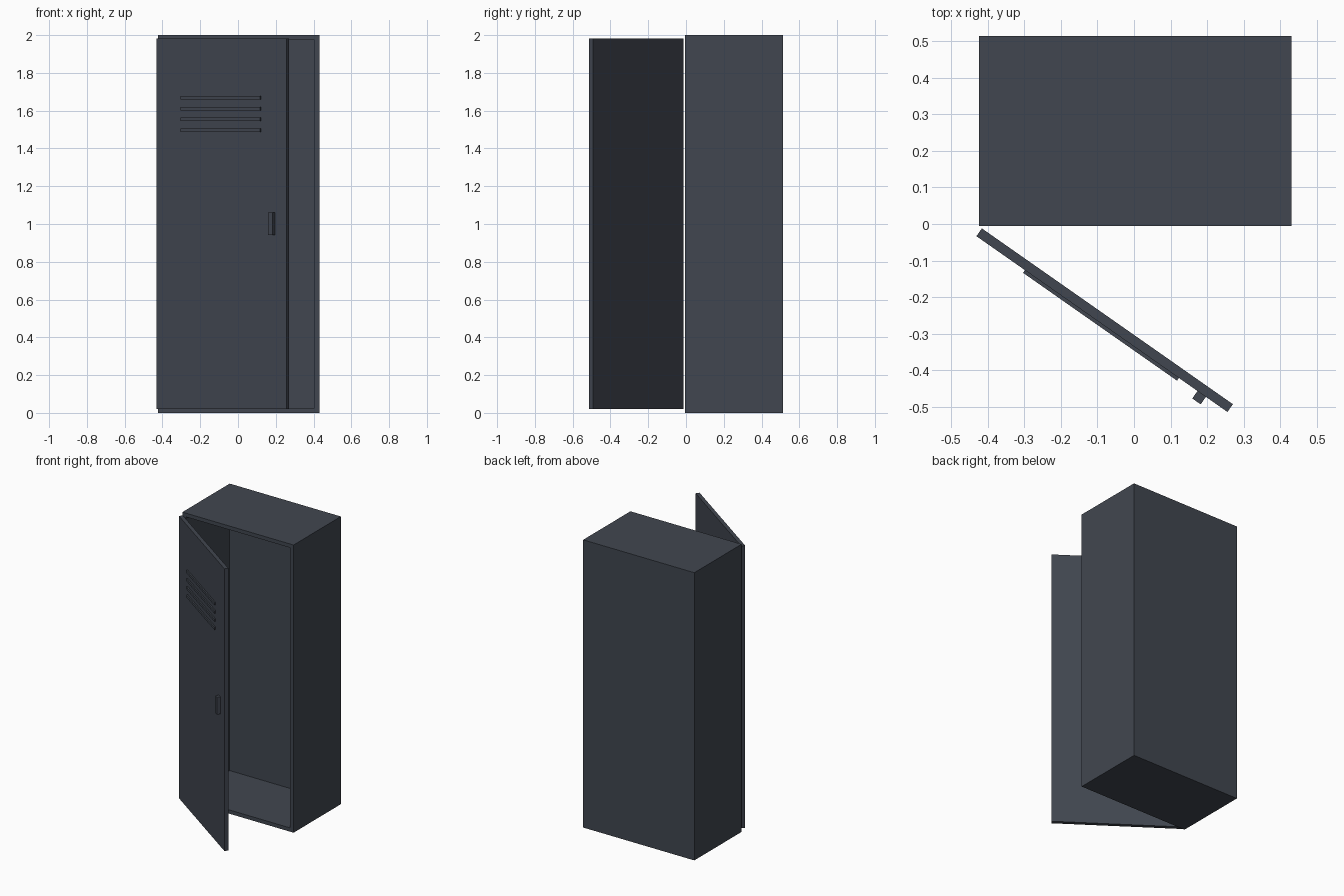
import bpy, bmesh, math
from mathutils import Matrix

if "Cube" in bpy.data.objects:
    bpy.data.objects.remove(bpy.data.objects["Cube"])

steel = bpy.data.materials.new("dark slate steel")
steel.diffuse_color = (0.053, 0.062, 0.080, 1)
steel.use_nodes = True
steel.node_tree.nodes["Principled BSDF"].inputs["Base Color"].default_value = steel.diffuse_color


def box(name, lo, hi, matrix=None):
    """Axis-aligned box from lo to hi, optionally moved by a matrix."""
    bm = bmesh.new()
    bmesh.ops.create_cube(bm, size=1)
    for v in bm.verts:
        v.co = [lo[i] + (v.co[i] + 0.5) * (hi[i] - lo[i]) for i in range(3)]
    return finish(name, bm, matrix)


def finish(name, bm, matrix=None):
    mesh = bpy.data.meshes.new(name)
    bm.normal_update()
    bm.to_mesh(mesh)
    bm.free()
    mesh.materials.append(steel)
    obj = bpy.data.objects.new(name, mesh)
    bpy.context.collection.objects.link(obj)
    if matrix:
        obj.matrix_world = matrix
    return obj


# Cabinet: a box whose front face is inset and pushed back to hollow it out
X0, X1, Y0, Y1, H, WALL = -0.424, 0.431, -0.005, 0.514, 2.0, 0.037
cabinet = box("cabinet", (X0, Y0, 0), (X1, Y1, H))
bm = bmesh.new()
bm.from_mesh(cabinet.data)
bm.normal_update()
front = [f for f in bm.faces if f.normal.y < -0.9]
bmesh.ops.inset_region(bm, faces=front, thickness=WALL)
extruded = bmesh.ops.extrude_discrete_faces(bm, faces=front)["faces"]
for v in extruded[0].verts:
    v.co.y = Y1 - WALL
bmesh.ops.recalc_face_normals(bm, faces=bm.faces)
bm.to_mesh(cabinet.data)
bm.free()

# Door frame of reference: hinge at origin, x along the door, -y outward
hinge = Matrix.Translation((-0.416, -0.012, 0)) @ Matrix.Rotation(math.radians(-35), 4, 'Z')
LENGTH, THICK = 0.838, 0.026
box("door", (0, -THICK, 0.02), (LENGTH, 0, 1.982), hinge)

# Raised vent slats
for i in range(4):
    z = 1.497 + i * 0.057
    box(f"vent_slat_{i + 1}", (0.162, -THICK - 0.009, z - 0.009),
        (0.676, -THICK + 0.005, z + 0.009), hinge)

# Handle
box("handle", (0.738, -THICK - 0.025, 0.941), (0.766, -THICK + 0.003, 1.061), hinge)
